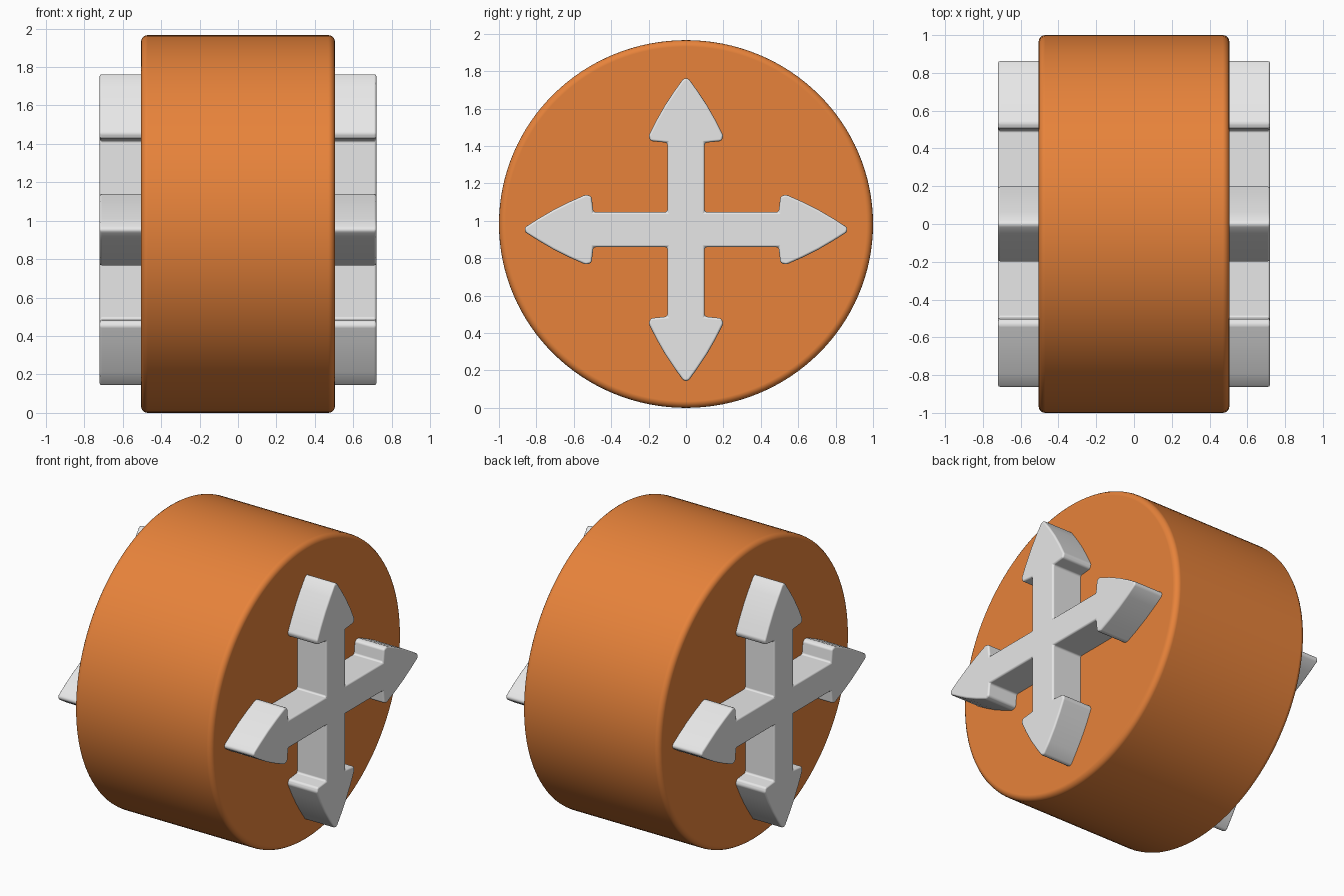
import bpy, bmesh, math

if "Cube" in bpy.data.objects:
    bpy.data.objects.remove(bpy.data.objects["Cube"])

def material(name, rgb):
    m = bpy.data.materials.new(name)
    m.diffuse_color = (*rgb, 1)
    m.use_nodes = True
    m.node_tree.nodes["Principled BSDF"].inputs["Base Color"].default_value = m.diffuse_color
    return m

orange = material("orange", (0.8, 0.226, 0.043))
grey = material("light_grey", (0.8, 0.8, 0.8))

def prism(name, outline, x0, x1, mat, bevel, segments):
    """Extrude a (y, z) outline along x and round its edges."""
    bm = bmesh.new()
    face = bm.faces.new([bm.verts.new((x0, y, z)) for y, z in outline])
    ext = bmesh.ops.extrude_face_region(bm, geom=[face])
    for v in ext["geom"]:
        if isinstance(v, bmesh.types.BMVert):
            v.co.x = x1
    bmesh.ops.recalc_face_normals(bm, faces=bm.faces)
    me = bpy.data.meshes.new(name)
    bm.to_mesh(me)
    bm.free()
    me.materials.append(mat)
    ob = bpy.data.objects.new(name, me)
    bpy.context.collection.objects.link(ob)
    for o in bpy.context.selected_objects:
        o.select_set(False)
    bpy.context.view_layer.objects.active = ob
    ob.select_set(True)
    bpy.ops.object.shade_smooth_by_angle(angle=math.radians(35))
    mod = ob.modifiers.new("rounded_edges", 'BEVEL')
    mod.width = bevel
    mod.segments = segments
    mod.limit_method = 'ANGLE'
    mod.angle_limit = math.radians(35)
    mod.harden_normals = True
    return ob

# thick round body, slightly squashed in height
N = 128
disc = [(math.cos(2 * math.pi * i / N), 0.983 + 0.983 * math.sin(2 * math.pi * i / N))
        for i in range(N)]
prism("round_body", disc, -0.505, 0.505, orange, 0.035, 4)

# four-way arrow: one arm pointing along +y, repeated by quarter turns
half = [(0.1, 0.1), (0.495, 0.1), (0.505, 0.19), (0.535, 0.2),
        (0.62, 0.16), (0.71, 0.112), (0.79, 0.062), (0.855, 0.018)]
# lower side from the inner corner out, then the tip, then the upper side back
arm = [(a, -b) for a, b in half[1:]] + [(0.866, 0)] + half[:0:-1] + [half[0]]
cross = []
for k in range(4):
    c, s = [(1, 0), (0, 1), (-1, 0), (0, -1)][k]
    cross += [(a * c - b * s, 0.953 + 0.938 * (a * s + b * c)) for a, b in arm]

for side, name in ((1, "arrows_right"), (-1, "arrows_left")):
    prism(name, cross, side * 0.47, side * 0.72, grey, 0.012, 3)
